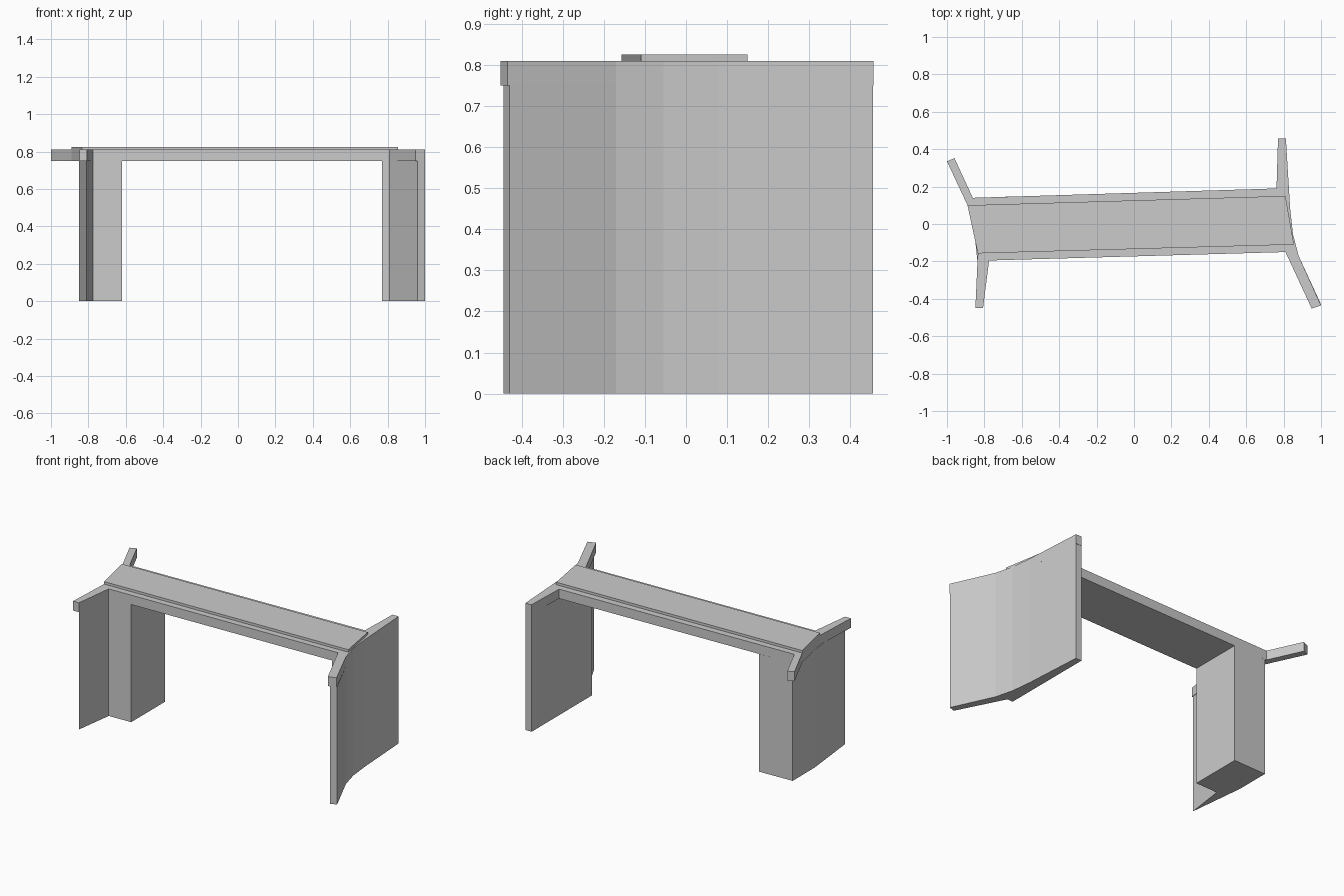
import bpy
import bmesh


def extrude_plan(name, outline, z0, z1):
    """Vertical prism from a plan outline."""
    bm = bmesh.new()
    face = bm.faces.new([bm.verts.new((x, y, z0)) for x, y in outline])
    res = bmesh.ops.extrude_face_region(bm, geom=[face], use_keep_orig=True)
    top = [v for v in res["geom"] if isinstance(v, bmesh.types.BMVert)]
    bmesh.ops.translate(bm, verts=top, vec=(0, 0, z1 - z0))
    bmesh.ops.recalc_face_normals(bm, faces=bm.faces)
    mesh = bpy.data.meshes.new(name)
    bm.to_mesh(mesh)
    bm.free()
    obj = bpy.data.objects.new(name, mesh)
    bpy.context.collection.objects.link(obj)
    return obj


# Bridge deck with four splayed wing copings
extrude_plan("deck", [
    (-1.0, 0.335), (-0.89, 0.10), (-0.85, -0.08), (-0.835, -0.16),
    (-0.848, -0.45), (-0.807, -0.45), (-0.775, -0.195), (0.81, -0.15),
    (0.95, -0.452), (1.0, -0.435), (0.88, -0.17), (0.85, -0.055),
    (0.835, 0.08), (0.812, 0.457), (0.77, 0.457), (0.762, 0.19),
    (-0.862, 0.14), (-0.96, 0.352)], 0.75, 0.81)

# Raised road surface
extrude_plan("road_surface", [
    (-0.89, 0.10), (-0.835, -0.157), (0.855, -0.11), (0.81, 0.15)], 0.81, 0.826)

# Left abutment with a tapering front wing wall
extrude_plan("left_abutment", [
    (-0.62, -0.19), (-0.62, 0.148), (-0.85, 0.14), (-0.85, -0.08),
    (-0.838, -0.19), (-0.81, -0.445), (-0.775, -0.195)], 0, 0.75)

# Right abutment with front and back wing walls
extrude_plan("right_abutment", [
    (0.77, -0.151), (0.81, -0.15), (0.96, -0.445), (1.0, -0.43),
    (0.88, -0.17), (0.85, -0.055), (0.835, 0.08), (0.812, 0.455),
    (0.77, 0.455)], 0, 0.75)
